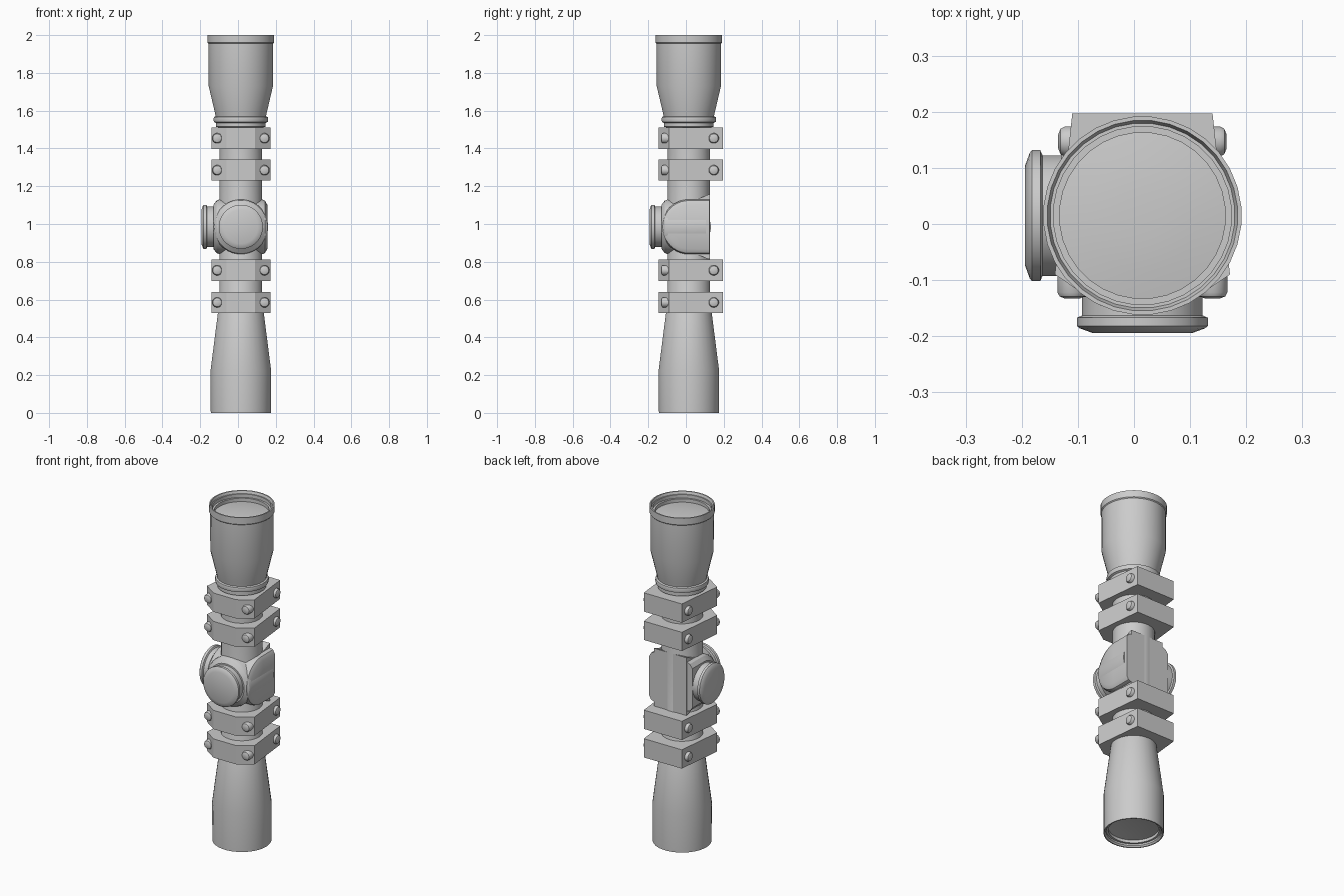
import bpy, bmesh, math
from mathutils import Vector

cube = bpy.data.objects.get("Cube")
if cube:
    bpy.data.objects.remove(cube, do_unlink=True)

X, Y, Z = Vector((1, 0, 0)), Vector((0, 1, 0)), Vector((0, 0, 1))
C = 0.015                            # offset of the optical axis in x and y
MID = Vector((C, C, 0.985))          # centre of the turret housing


def skin(name, rings, angle=30):
    """Join equal-length loops of points into a closed, capped solid."""
    bm = bmesh.new()
    loops = [[bm.verts.new(p) for p in ring] for ring in rings]
    n = len(loops[0])
    for a, b in zip(loops, loops[1:]):
        for i in range(n):
            j = (i + 1) % n
            bm.faces.new((a[i], a[j], b[j], b[i]))
    bm.faces.new(loops[0][::-1])
    bm.faces.new(loops[-1])
    bmesh.ops.recalc_face_normals(bm, faces=bm.faces)
    mesh = bpy.data.meshes.new(name)
    bm.to_mesh(mesh)
    bm.free()
    obj = bpy.data.objects.new(name, mesh)
    bpy.context.collection.objects.link(obj)
    bpy.ops.object.select_all(action='DESELECT')
    obj.select_set(True)
    bpy.context.view_layer.objects.active = obj
    bpy.ops.object.shade_smooth_by_angle(angle=math.radians(angle))
    return obj


def lathe(name, profile, origin, axis, n=32):
    """Turn (radius, height) pairs around an axis."""
    u = X if abs(axis.x) < 0.5 else Y
    v = axis.cross(u)
    turns = [2 * math.pi * (i + 0.5) / n for i in range(n)]
    return skin(name, [[origin + axis * h + (u * math.cos(t) + v * math.sin(t)) * r
                        for t in turns] for r, h in profile])


def prism(name, outline, z0, z1):
    return skin(name, [[Vector((x, y, z)) for x, y in outline] for z in (z0, z1)])


# Main tube: eyepiece bell, straight tube, grooved collar and objective bell
base = Vector((C, C, 0))
lathe("scope_tube", [
    (0.04, 0.046), (0.09, 0.042), (0.135, 0.035), (0.135, 0.018), (0.147, 0.018),
    (0.147, 0.008), (0.154, 0.0), (0.16, 0.0), (0.161, 0.225), (0.122, 0.53),
    (0.113, 0.55), (0.113, 1.51), (0.132, 1.515), (0.132, 1.535), (0.143, 1.54),
    (0.146, 1.553), (0.143, 1.566), (0.134, 1.57), (0.138, 1.59), (0.171, 1.73),
    (0.172, 1.955), (0.177, 1.96), (0.177, 2.0), (0.170, 2.0), (0.165, 1.985),
    (0.159, 1.985), (0.159, 1.965), (0.148, 1.965), (0.148, 1.945), (0.1, 1.952),
    (0.04, 1.956)], base, Z)

# Turret housing: chamfered drum facing the front
lathe("housing_front_drum", [
    (0.145, -0.09), (0.145, 0.113), (0.139, 0.128), (0.117, 0.145)], MID, -Y)


# Turret housing: side body, rounded in front and flat behind
def d_loop(x, r):
    steps = [math.pi * (0.5 + i / 20) for i in range(21)]
    arc = [Vector((x, C + r * math.cos(t), MID.z + r * math.sin(t))) for t in steps]
    return [Vector((x, 0.125, MID.z + r))] + arc + [Vector((x, 0.125, MID.z - r))]


skin("housing_side_body", [d_loop(x, r) for x, r in (
    (-0.13, 0.117), (-0.113, 0.139), (-0.098, 0.145),
    (0.128, 0.145), (0.143, 0.139), (0.155, 0.117))])

# Flared flat back of the housing
curve = [(0.02, 0.143), (0.06, 0.149), (0.09, 0.158), (0.11, 0.168), (0.126, 0.172)]
side = [(y, MID.z + h) for y, h in curve] + [(y, MID.z - h) for y, h in reversed(curve)]
skin("housing_back", [[Vector((x, y, z)) for y, z in side] for x in (C - 0.108, C + 0.108)])

# Adjustment turrets on the front and on the right side
knob = [(0.108, 0.10), (0.108, 0.178), (0.117, 0.182), (0.117, 0.197), (0.112, 0.201),
        (0.09, 0.209)]
lathe("front_turret", knob, MID, -Y)
lathe("side_turret", knob, MID, -X)

# Mounting rings, each with two front and two side screws
half = [(0.125, 0.197), (0.156, -0.09), (0.075, -0.145)]
outline = [(C + x, y) for x, y in half] + [(C - x, y) for x, y in reversed(half)]
screw = [(0.027, 0.0), (0.027, 0.032), (0.023, 0.039), (0.013, 0.043)]
for k, z in enumerate((0.585, 0.755, 1.285, 1.454), 1):
    prism(f"mount_ring_{k}", outline, z - 0.056, z + 0.056)
    for s, label in ((1, "left"), (-1, "right")):
        lathe(f"front_screw_{label}_{k}", screw,
              Vector((C + s * 0.125, -0.09, z)), -Y, 16)
        lathe(f"side_screw_{label}_{k}", screw,
              Vector((C + s * 0.107, 0.147, z)), X * s, 16)
